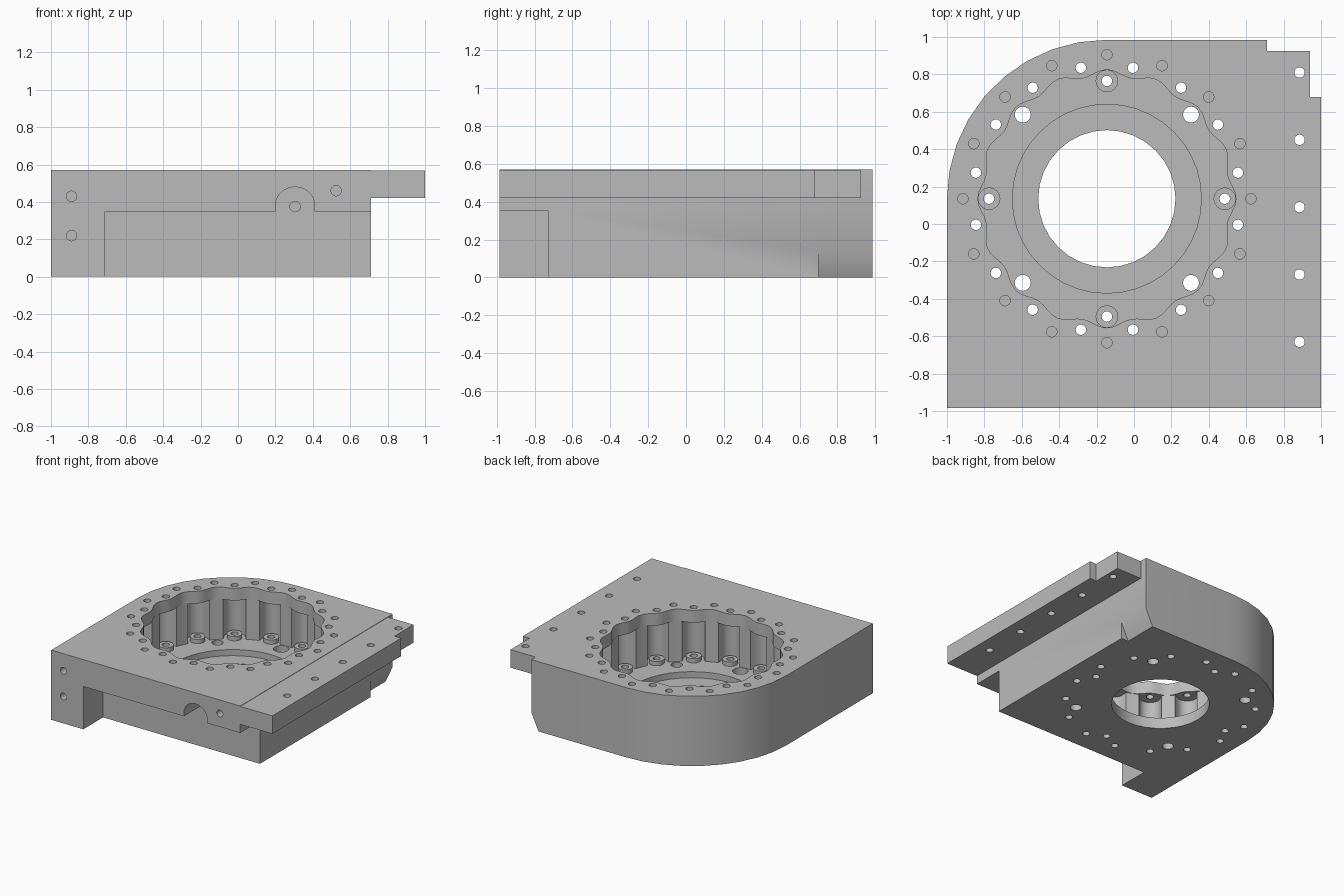
import bpy, bmesh
from math import sin, cos, pi, sqrt, radians, asin
from mathutils import Vector

cube = bpy.data.objects.get("Cube")
if cube:
    bpy.data.objects.remove(cube, do_unlink=True)

CX, CY = -0.145, 0.135          # bore centre
HALF, TOP, FLOOR = 0.985, 0.57, 0.14
SMALL = 0.028                   # small hole radius
STEP = pi / 8                   # bolt pattern spacing

grey = bpy.data.materials.new("machined grey")
grey.use_nodes = True
grey.diffuse_color = (0.5, 0.5, 0.5, 1)
grey.node_tree.nodes["Principled BSDF"].inputs["Base Color"].default_value = (0.5, 0.5, 0.5, 1)


def prism(bm, pts, lo, hi, axis="z"):
    """Extrude a closed 2D outline along z or y."""
    def place(p, h):
        return (p[0], p[1], h) if axis == "z" else (p[0], h, p[1])
    a = [bm.verts.new(place(p, lo)) for p in pts]
    b = [bm.verts.new(place(p, hi)) for p in pts]
    n = len(pts)
    faces = [bm.faces.new(a), bm.faces.new(b)]
    faces += [bm.faces.new((a[i], a[(i + 1) % n], b[(i + 1) % n], b[i])) for i in range(n)]
    bmesh.ops.recalc_face_normals(bm, faces=faces)


def circle(x, y, r, n=16):
    return [(x + r * cos(2 * pi * i / n), y + r * sin(2 * pi * i / n)) for i in range(n)]


def polar(radius, n):
    return [(CX + radius(t) * cos(t), CY + radius(t) * sin(t))
            for t in (2 * pi * i / n for i in range(n))]


def ring(r, count, start=0.0):
    return [(CX + r * cos(start + 2 * pi * i / count), CY + r * sin(start + 2 * pi * i / count))
            for i in range(count)]


def make(name, outlines, lo, hi, axis="z"):
    bm = bmesh.new()
    for pts in outlines:
        prism(bm, pts, lo, hi, axis)
    me = bpy.data.meshes.new(name)
    bm.to_mesh(me)
    bm.free()
    me.materials.append(grey)
    ob = bpy.data.objects.new(name, me)
    bpy.context.collection.objects.link(ob)
    return ob


def combine(target, outlines, lo, hi, axis="z", op="DIFFERENCE"):
    tool = make("tool", outlines, lo, hi, axis)
    tool.hide_render = True
    mod = target.modifiers.new("cut", "BOOLEAN")
    mod.operation, mod.solver, mod.object = op, "EXACT", tool
    bpy.context.view_layer.update()
    deps = bpy.context.evaluated_depsgraph_get()
    result = bpy.data.meshes.new_from_object(target.evaluated_get(deps))
    target.modifiers.remove(mod)
    target.data = result
    bpy.data.objects.remove(tool, do_unlink=True)


# Main block with one large rounded corner
corner = [(CX + 0.855 * cos(t), CY + 0.85 * sin(t))
          for t in (pi / 2 + pi / 2 * i / 9 for i in range(10))]
body = make("housing_body", [[(-1, -HALF), (0.71, -HALF), (0.71, HALF)] + corner], 0, TOP)

# Front recess with arch
arch = [(0.305 + 0.105 * cos(pi * i / 14), 0.38 + 0.1 * sin(pi * i / 14)) for i in range(15)]
recess = [(-0.71, -0.1), (0.8, -0.1), (0.8, 0.35), (0.41, 0.35)] + arch + [(0.2, 0.35), (-0.71, 0.35)]
combine(body, [recess], -1.1, -0.73, "y")

# Sloped relief on the lower rear corner
combine(body, [[(0.64, -0.01), (0.72, -0.01), (0.72, 0.16)]], 0.7, 1.1, "y")


# Fluted pocket below, wavy rim above
def fluted(t):
    d = (t % STEP) - STEP / 2
    reach = 0.085 ** 2 - (0.714 * sin(d)) ** 2
    return max(0.692, 0.714 * cos(d) + sqrt(reach)) if reach > 0 else 0.692


def wavy(t):
    return 0.673 + 0.017 * cos(16 * t)


combine(body, [polar(fluted, 256)], FLOOR, 0.47)
combine(body, [polar(wavy, 128)], 0.4, 0.7)

# Bosses on the pocket floor
combine(body, [circle(x, y, 0.058) for x, y in ring(0.714, 16, STEP / 2)], 0.1, 0.175, op="UNION")

# Stepped centre bore
combine(body, [circle(CX, CY, 0.505, 40)], 0.09, 0.3)
combine(body, [circle(CX, CY, 0.367, 32)], -0.1, 0.3)

# Through holes, counterbores and blind holes
combine(body, [circle(x, y, SMALL) for x, y in ring(0.714, 16, STEP / 2)], -0.1, 0.7)
combine(body, [circle(x, y, 0.058) for x, y in ring(0.63, 4)], 0.09, 0.2)
combine(body, [circle(x, y, SMALL) for x, y in ring(0.63, 4)]
        + [circle(x, y, 0.043) for x, y in ring(0.636, 4, pi / 4)], -0.1, 0.3)
combine(body, [circle(x, y, SMALL) for x, y in ring(0.77, 16)], 0.4, 0.7)
combine(body, [circle(x, z, SMALL) for x, z in ((-0.89, 0.43), (-0.89, 0.22), (0.525, 0.46))],
        -1.1, -0.85, "y")
combine(body, [circle(0.305, 0.375, SMALL)], -0.8, -0.67, "y")

# Side flange with stepped rear corner and a row of holes
flange = make("side_flange", [[(0.71, -HALF), (1, -HALF), (1, 0.68), (0.94, 0.68),
                               (0.94, 0.925), (0.71, 0.925)]], 0.42, TOP - 0.003)
combine(flange, [circle(0.885, 0.81 - 0.36 * i, SMALL) for i in range(5)], 0.3, 0.7)

# Smooth the curved walls and keep the machined edges crisp
bpy.ops.object.select_all(action="DESELECT")
for ob in (body, flange):
    ob.select_set(True)
bpy.context.view_layer.objects.active = body
bpy.ops.object.shade_smooth_by_angle(angle=radians(30))
